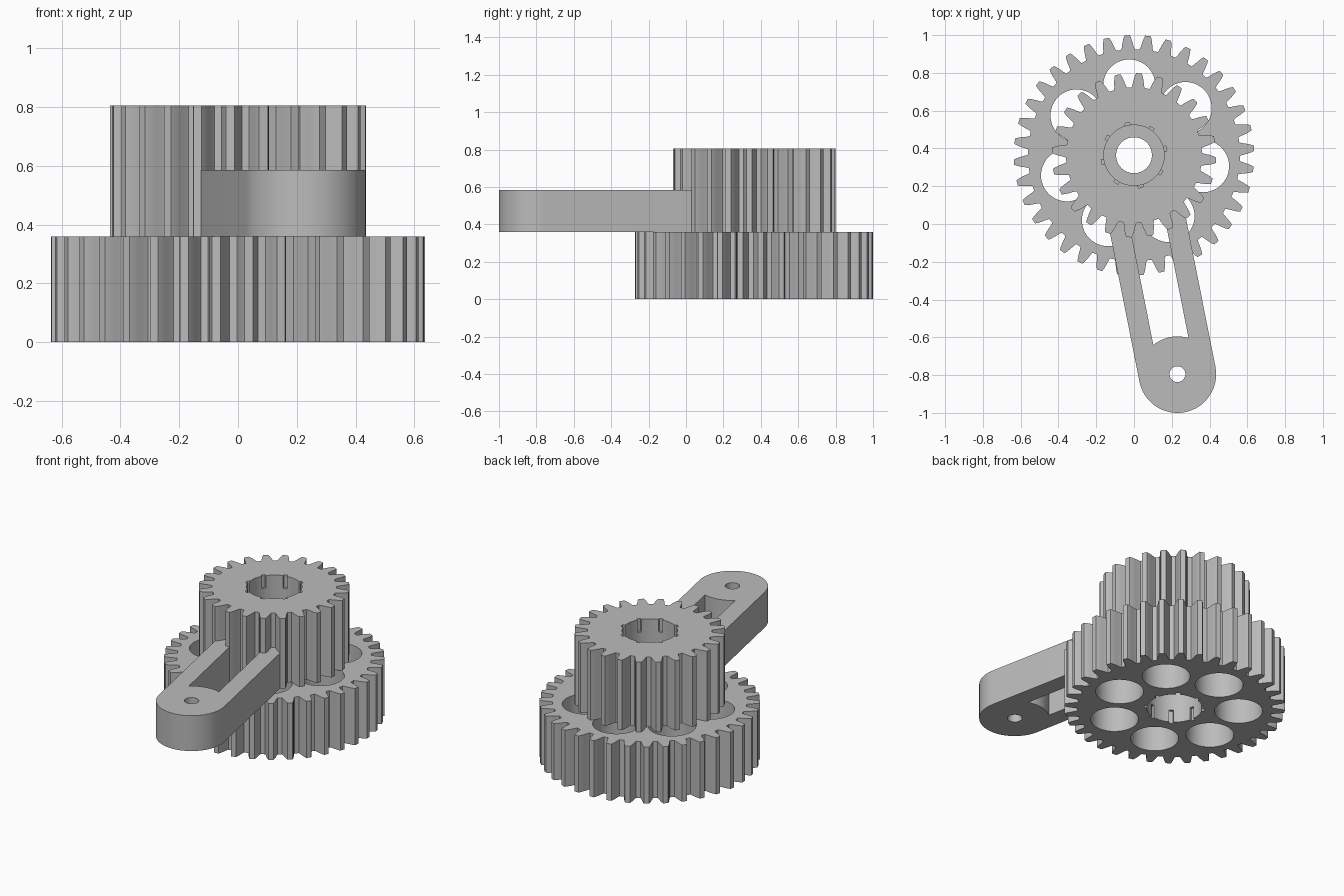
import bpy, bmesh
from math import sin, cos, pi, radians, asin, atan2, hypot
from mathutils import Matrix

cube = bpy.data.objects.get("Cube")
if cube:
    bpy.data.objects.remove(cube, do_unlink=True)

grey = bpy.data.materials.new("plain grey")
grey.use_nodes = True
grey.diffuse_color = (0.5, 0.5, 0.5, 1)
grey.node_tree.nodes["Principled BSDF"].inputs["Base Color"].default_value = (0.5, 0.5, 0.5, 1)

HUB = (0, 0.364)        # shared axis of both gears
PIN = (0.23, -0.795)    # far end of the arm
MID, ARM_TOP, TOP = 0.36, 0.585, 0.805


def arc(r, cx=0, cy=0, start=0, end=2 * pi, steps=48, closed=True):
    n = steps if closed else steps - 1
    return [(cx + r * cos(start + (end - start) * i / n),
             cy + r * sin(start + (end - start) * i / n)) for i in range(steps)]


def gear_outline(teeth, tip, depth, phase):
    # (share of tooth depth, half width as a share of the pitch)
    flank = [(0, 0.37), (0.15, 0.32), (0.5, 0.255), (0.8, 0.19), (1, 0.13)]
    tooth = [(h, -w) for h, w in flank] + [(h, w) for h, w in reversed(flank)]
    pts = []
    for i in range(teeth):
        for h, w in tooth:
            r = tip - depth * (1 - h)
            a = radians(phase) + (i + w) * 2 * pi / teeth
            pts.append((r * cos(a), r * sin(a)))
    return pts


def plate(name, outlines, z0, z1, angle=0):
    """Extruded flat shape; outlines after the first are holes."""
    curve = bpy.data.curves.new(name, "CURVE")
    curve.dimensions = "2D"
    curve.fill_mode = "BOTH"
    curve.extrude = (z1 - z0) / 2
    for pts in outlines:
        spline = curve.splines.new("POLY")
        spline.points.add(len(pts) - 1)
        for p, (x, y) in zip(spline.points, pts):
            p.co = (x, y, 0, 1)
        spline.use_cyclic_u = True
    ob = bpy.data.objects.new(name, curve)
    bpy.context.collection.objects.link(ob)
    ob.location = (*HUB, (z0 + z1) / 2)
    ob.rotation_euler.z = angle
    select(ob)
    bpy.ops.object.convert(target="MESH")
    ob = bpy.context.object
    ob.name = name
    bm = bmesh.new()
    bm.from_mesh(ob.data)
    bmesh.ops.remove_doubles(bm, verts=bm.verts, dist=1e-5)
    bmesh.ops.recalc_face_normals(bm, faces=bm.faces)
    bm.to_mesh(ob.data)
    bm.free()
    ob.data.materials.clear()
    ob.data.materials.append(grey)
    return ob


def select(ob):
    bpy.ops.object.select_all(action="DESELECT")
    ob.select_set(True)
    bpy.context.view_layer.objects.active = ob


def cut_notches(ob, z):
    """Eight small slots around the rim of the bore."""
    bm = bmesh.new()
    for i in range(8):
        m = Matrix.Rotation(radians(12 + 45 * i), 4, "Z") @ Matrix.Translation((0.16, 0, 0))
        bmesh.ops.create_cube(bm, size=1, matrix=m @ Matrix.Diagonal((0.03, 0.026, 0.16, 1)))
    mesh = bpy.data.meshes.new("notch_cutter")
    bm.to_mesh(mesh)
    bm.free()
    cutter = bpy.data.objects.new("notch_cutter", mesh)
    bpy.context.collection.objects.link(cutter)
    cutter.hide_render = True
    cutter.location = (*HUB, z)
    mod = ob.modifiers.new("notches", "BOOLEAN")
    mod.operation = "DIFFERENCE"
    mod.solver = "EXACT"
    mod.object = cutter
    select(ob)
    bpy.ops.object.modifier_apply(modifier=mod.name)
    bpy.data.objects.remove(cutter, do_unlink=True)


# Large gear with a ring of seven round holes
holes = []
for i in range(7):
    a = radians(-9) + i * 2 * pi / 7
    holes.append(arc(0.138, 0.37 * cos(a), 0.37 * sin(a)))
large_gear = plate("large_gear", [gear_outline(36, 0.636, 0.075, 3.3), arc(0.16)] + holes, 0, MID)
cut_notches(large_gear, 0)

# Small gear on top
small_gear = plate("small_gear", [gear_outline(24, 0.435, 0.075, 11.5), arc(0.16)], MID, TOP)
cut_notches(small_gear, TOP)

# Slotted arm from the hub to the pin hole, drawn along its own x axis
dx, dy = PIN[0] - HUB[0], PIN[1] - HUB[1]
length = hypot(dx, dy)
end_r, slot = 0.205, 0.095
s = asin(slot / 0.2)
outer = (arc(end_r, 0, 0, pi / 2, 3 * pi / 2, 33, False)
         + arc(end_r, length, 0, -pi / 2, pi / 2, 33, False))
window = (arc(0.2, 0, 0, s, -s, 13, False)
          + arc(0.2, length, 0, pi + s, pi - s, 13, False))
arm = plate("arm", [outer, window, arc(0.095), arc(0.042, length, 0, steps=32)],
            MID, ARM_TOP, atan2(dy, dx))

for ob in (large_gear, small_gear, arm):
    select(ob)
    bpy.ops.object.shade_smooth_by_angle(angle=radians(30))
